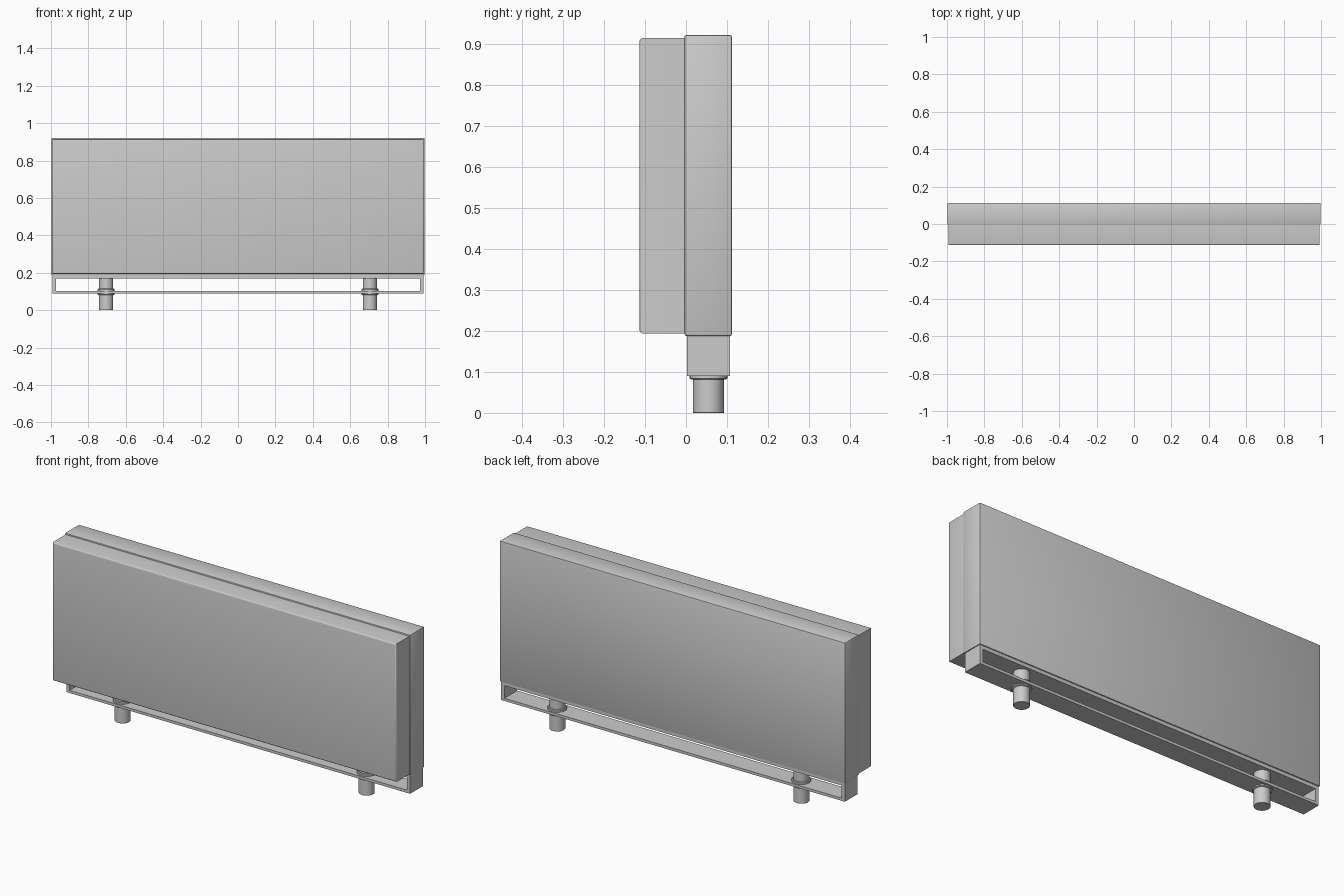
import bpy, bmesh

if "Cube" in bpy.data.objects:
    bpy.data.objects.remove(bpy.data.objects["Cube"])


def finish(bm, name):
    bmesh.ops.recalc_face_normals(bm, faces=bm.faces)
    me = bpy.data.meshes.new(name)
    bm.to_mesh(me)
    bm.free()
    ob = bpy.data.objects.new(name, me)
    bpy.context.collection.objects.link(ob)
    bpy.ops.object.select_all(action='DESELECT')
    ob.select_set(True)
    bpy.context.view_layer.objects.active = ob
    bpy.ops.object.shade_smooth_by_angle(angle=0.6)
    return ob


def box(name, x, y0, y1, z0, z1, bevel, segments, front_only=False):
    bm = bmesh.new()
    bmesh.ops.create_cube(bm, size=1)
    for v in bm.verts:
        v.co = (v.co.x * 2 * x, y0 if v.co.y < 0 else y1, z0 if v.co.z < 0 else z1)
    edges = [e for e in bm.edges
             if not front_only or all(v.co.y < y0 + 1e-4 for v in e.verts)]
    bmesh.ops.bevel(bm, geom=edges, offset=bevel, segments=segments,
                    profile=0.5, affect='EDGES')
    return finish(bm, name)


def lathe(name, x, profile, n=32):
    # closed solid of revolution from (radius, height) points
    from math import cos, sin, tau
    bm = bmesh.new()
    rings = [[bm.verts.new((x + r * cos(tau * i / n), 0.055 + r * sin(tau * i / n), z))
              for i in range(n)] for r, z in profile]
    for a, b in zip(rings, rings[1:]):
        for i in range(n):
            j = (i + 1) % n
            bm.faces.new((a[i], a[j], b[j], b[i]))
    bm.faces.new(rings[0])
    bm.faces.new(rings[-1])
    return finish(bm, name)


# Display cabinet: front screen and slightly larger rear housing
box("front_panel", 0.993, -0.1135, 0.0, 0.194, 0.915, 0.008, 3, True)
box("rear_housing", 0.998, -0.004, 0.1125, 0.188, 0.922, 0.005, 2)

# Open rectangular support frame under the housing
bm = bmesh.new()
loops = []
for y in (0.002, 0.107):
    for x, z0, z1 in ((0.993, 0.09, 0.19), (0.974, 0.104, 0.17)):
        loops.append([bm.verts.new(p) for p in
                      ((-x, y, z0), (x, y, z0), (x, y, z1), (-x, y, z1))])
fo, fi, bo, bi = loops
for a, b in ((fo, fi), (fi, bi), (bi, bo), (bo, fo)):
    for i in range(4):
        j = (i + 1) % 4
        bm.faces.new((a[i], a[j], b[j], b[i]))
finish(bm, "support_frame")

# Posts with collars clamped above and below the lower rail
for side, x in (("left", -0.705), ("right", 0.705)):
    lathe(side + "_post", x, [(0.037, 0), (0.038, 0.001), (0.038, 0.171)])
    lathe(side + "_lower_collar", x, [(0.043, 0.082), (0.046, 0.084), (0.046, 0.091)])
    lathe(side + "_upper_collar", x, [(0.046, 0.103), (0.046, 0.112), (0.043, 0.115)])
